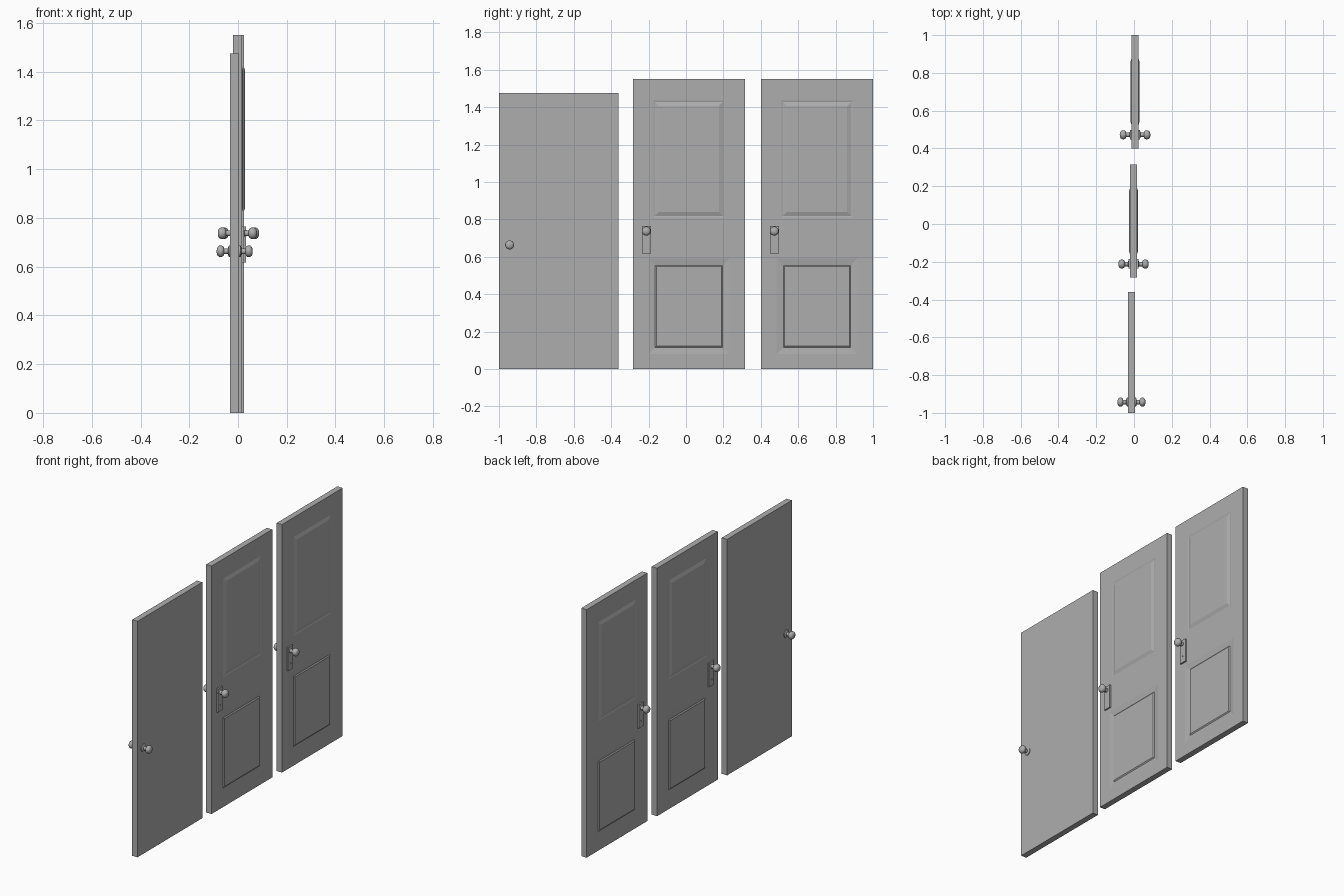
import bpy, bmesh
from math import pi
from mathutils import Vector, Matrix

cube = bpy.data.objects.get("Cube")
if cube:
    bpy.data.objects.remove(cube, do_unlink=True)

grey = bpy.data.materials.new("door_grey")
grey.use_nodes = True
colour = (0.42, 0.42, 0.42, 1)
grey.diffuse_color = colour
grey.node_tree.nodes["Principled BSDF"].inputs["Base Color"].default_value = colour

THICK = 0.037
# panel: half width, bottom, top, and (inset, depth) of each moulding ring
LOWER = (0.216, 0.08, 0.59, [(0, 0), (0.036, -0.005), (0.043, 0)])
UPPER = (0.19, 0.81, 1.435, [(0, 0), (0.008, -0.002), (0.03, 0.005)])


def finish(name, bm, location, smooth=False):
    mesh = bpy.data.meshes.new(name)
    bm.to_mesh(mesh)
    bm.free()
    mesh.materials.append(grey)
    obj = bpy.data.objects.new(name, mesh)
    obj.location = location
    bpy.context.collection.objects.link(obj)
    if smooth:
        bpy.ops.object.select_all(action='DESELECT')
        obj.select_set(True)
        bpy.context.view_layer.objects.active = obj
        bpy.ops.object.shade_smooth_by_angle(angle=pi / 5)


def box(bm, size, centre):
    mat = Matrix.Translation(centre) @ Matrix.Diagonal((*size, 1))
    bmesh.ops.create_cube(bm, size=1, matrix=mat)


def cut(bm, co, no):
    geom = bm.verts[:] + bm.edges[:] + bm.faces[:]
    bmesh.ops.bisect_plane(bm, geom=geom, plane_co=co, plane_no=no)


def faces_within(bm, side, half, low, high):
    """Faces looking along side * x inside a rectangle."""
    found = []
    for f in bm.faces:
        c = f.calc_center_median()
        if f.normal.x * side > 0.99 and abs(c.y) < half and low < c.z < high:
            found.append(f)
    return found


def moulded_panel(bm, side, half, low, high, rings):
    """Nested rectangles bridged into a moulding and closed by a flat field."""
    loops = []
    for inset, depth in rings:
        x, h, a, b = side * (THICK / 2 + depth), half - inset, low + inset, high - inset
        corners = [(-h, a), (h, a), (h, b), (-h, b)][::side]
        loops.append([bm.verts.new((x, y, z)) for y, z in corners])
    for outer, inner in zip(loops, loops[1:]):
        for i in range(4):
            j = (i + 1) % 4
            bm.faces.new((outer[i], outer[j], inner[j], inner[i]))
    bm.faces.new(loops[-1])


def slab(name, x, y, width, height, panels):
    """Door leaf with moulded panels on both broad sides."""
    bm = bmesh.new()
    box(bm, (THICK, width, height), (0, 0, height / 2))
    for half, low, high, rings in panels:
        for s in (-half, half):
            cut(bm, (0, s, 0), (0, 1, 0))
        for z in (low, high):
            cut(bm, (0, 0, z), (0, 0, 1))
    bm.normal_update()
    openings = [f for p in panels for side in (-1, 1)
                for f in faces_within(bm, side, *p[:3])]
    bmesh.ops.delete(bm, geom=openings, context='FACES')
    for panel in panels:
        for side in (-1, 1):
            moulded_panel(bm, side, *panel)
    finish(name, bm, (x, y, 0))


def knob(name, x, y, z, side, length, segments=24):
    """Rose, neck and rounded grip turned around the x axis."""
    profile = [(0, 0), (0.024, 0), (0.024, 0.005), (0.019, 0.008), (0.012, 0.01),
               (0.012, 0.027), (0.018, 0.029), (0.022, 0.034), (0.024, 0.041),
               (0.023, 0.049), (0.018, 0.056), (0.009, 0.0595), (0, 0.06)]
    bm = bmesh.new()
    verts = [bm.verts.new((d * side * length / 0.06, r, 0)) for r, d in profile]
    edges = [bm.edges.new(pair) for pair in zip(verts, verts[1:])]
    bmesh.ops.spin(bm, geom=verts + edges, cent=(0, 0, 0), axis=(1, 0, 0),
                   angle=2 * pi, steps=segments)
    bmesh.ops.remove_doubles(bm, verts=bm.verts, dist=0.0001)
    bmesh.ops.recalc_face_normals(bm, faces=bm.faces)
    finish(name, bm, (x, y, z), True)


def lock_plate(name, x, y, side):
    """Long backplate with a sunken keyhole."""
    bm = bmesh.new()
    box(bm, (0.01, 0.049, 0.148), (0, 0, 0))
    for s in (-0.002, 0.002):
        cut(bm, (0, s, 0), (0, 1, 0))
    for z in (-0.038, -0.028):
        cut(bm, (0, 0, z), (0, 0, 1))
    bm.normal_update()
    hole = faces_within(bm, side, 0.002, -0.038, -0.028)
    bmesh.ops.inset_region(bm, faces=hole, thickness=0.0004, depth=-0.004)
    finish(name, bm, (x + side * 0.004, y, 0.691))


# name, x, y, width, height, panels, knob y, knob z, knob length
doors = [
    ("plain_door", -0.0135, -0.68, 0.64, 1.475, [], -0.943, 0.663, 0.0555),
    ("middle_door", -0.0025, 0.0155, 0.6, 1.55, [LOWER, UPPER], -0.212, 0.737, 0.062),
    ("end_door", 0.0055, 0.7, 0.6, 1.55, [LOWER, UPPER], 0.472, 0.737, 0.0625),
]
for name, x, y, width, height, panels, ky, kz, length in doors:
    slab(name, x, y, width, height, panels)
    for side, label in ((1, "left"), (-1, "right")):
        face = x + side * THICK / 2
        knob(f"{name}_{label}_knob", face, ky, kz, side, length)
        if panels:
            lock_plate(f"{name}_{label}_lock_plate", face, ky + 0.001, side)
